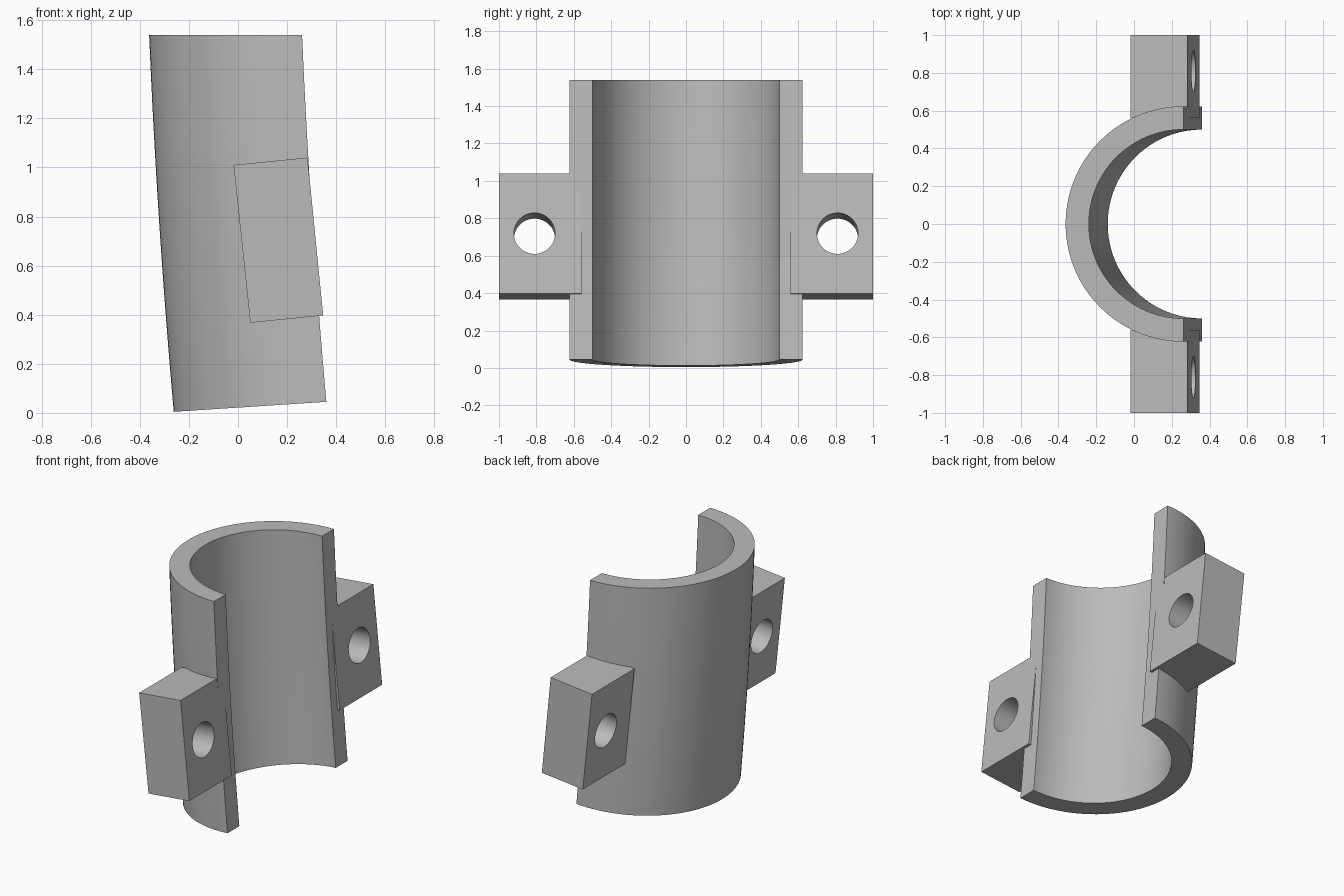
import bpy, bmesh
from math import sin, cos, pi, atan2
from mathutils import Vector

if "Cube" in bpy.data.objects:
    bpy.data.objects.remove(bpy.data.objects["Cube"])

grey = bpy.data.materials.new("plain_grey")
grey.use_nodes = True
grey.diffuse_color = (0.5, 0.5, 0.5, 1)
grey.node_tree.nodes["Principled BSDF"].inputs["Base Color"].default_value = (0.5, 0.5, 0.5, 1)


def make_object(name, bm):
    bmesh.ops.recalc_face_normals(bm, faces=bm.faces)
    mesh = bpy.data.meshes.new(name)
    bm.to_mesh(mesh)
    bm.free()
    mesh.materials.append(grey)
    obj = bpy.data.objects.new(name, mesh)
    bpy.context.collection.objects.link(obj)
    return obj


def select_only(obj):
    bpy.ops.object.select_all(action='DESELECT')
    obj.select_set(True)
    bpy.context.view_layer.objects.active = obj


def smooth(obj):
    select_only(obj)
    bpy.ops.object.shade_smooth_by_angle(angle=pi / 6)


# Half pipe: a C-shaped section swept along a gently bending path
OUTER, INNER, ARC, STEPS = 0.623, 0.5, 64, 16
HEIGHT, DROP, BEND = 1.54, 1.495, 0.065
angles = [pi / 2 + pi * i / ARC for i in range(ARC + 1)]
section = [(OUTER * cos(a), OUTER * sin(a)) for a in angles]
section += [(INNER * cos(a), INNER * sin(a)) for a in reversed(angles)]

bm = bmesh.new()
rings = []
for k in range(STEPS + 1):
    u = DROP * k / STEPS
    tilt = BEND * k / STEPS
    cx = 0.261 + 0.043 * u + 0.0155 * u * u
    rings.append([bm.verts.new((cx + px * cos(tilt), py, HEIGHT - u + px * sin(tilt)))
                  for px, py in section])
n = len(section)
for a, b in zip(rings, rings[1:]):
    for i in range(n):
        j = (i + 1) % n
        bm.faces.new((a[i], a[j], b[j], b[i]))
# End caps as strips between the outer and inner arcs
for ring in (rings[0], rings[-1]):
    for i in range(ARC):
        bm.faces.new((ring[i], ring[i + 1], ring[n - 2 - i], ring[n - 1 - i]))
smooth(make_object("half_pipe", bm))

# Bolt lugs: tilted blocks on both sides, each drilled through
lug_profile = [(-0.018, 1.01), (0.283, 1.04), (0.347, 0.397), (0.05, 0.367)]
lug_tilt = atan2(0.03, 0.3)
for name, side in (("back_lug", 1), ("front_lug", -1)):
    bm = bmesh.new()
    face = bm.faces.new([bm.verts.new((x, side * 0.56, z)) for x, z in lug_profile])
    ext = bmesh.ops.extrude_face_region(bm, geom=[face], use_keep_orig=True)
    moved = [v for v in ext["geom"] if isinstance(v, bmesh.types.BMVert)]
    bmesh.ops.translate(bm, verts=moved, vec=Vector((0, side * 0.44, 0)))
    lug = make_object(name, bm)

    # Bolt hole
    bpy.ops.mesh.primitive_cylinder_add(vertices=48, radius=0.11, depth=1,
                                        location=(0.165, side * 0.81, 0.704),
                                        rotation=(0, pi / 2 - lug_tilt, 0))
    drill = bpy.context.object
    drill.name = "hole_cutter"
    drill.hide_render = True
    drill.data.materials.append(grey)
    cut = lug.modifiers.new("bolt_hole", 'BOOLEAN')
    cut.operation = 'DIFFERENCE'
    cut.solver = 'EXACT'
    cut.object = drill
    select_only(lug)
    bpy.ops.object.modifier_apply(modifier=cut.name)
    bpy.data.objects.remove(drill)
    smooth(lug)
